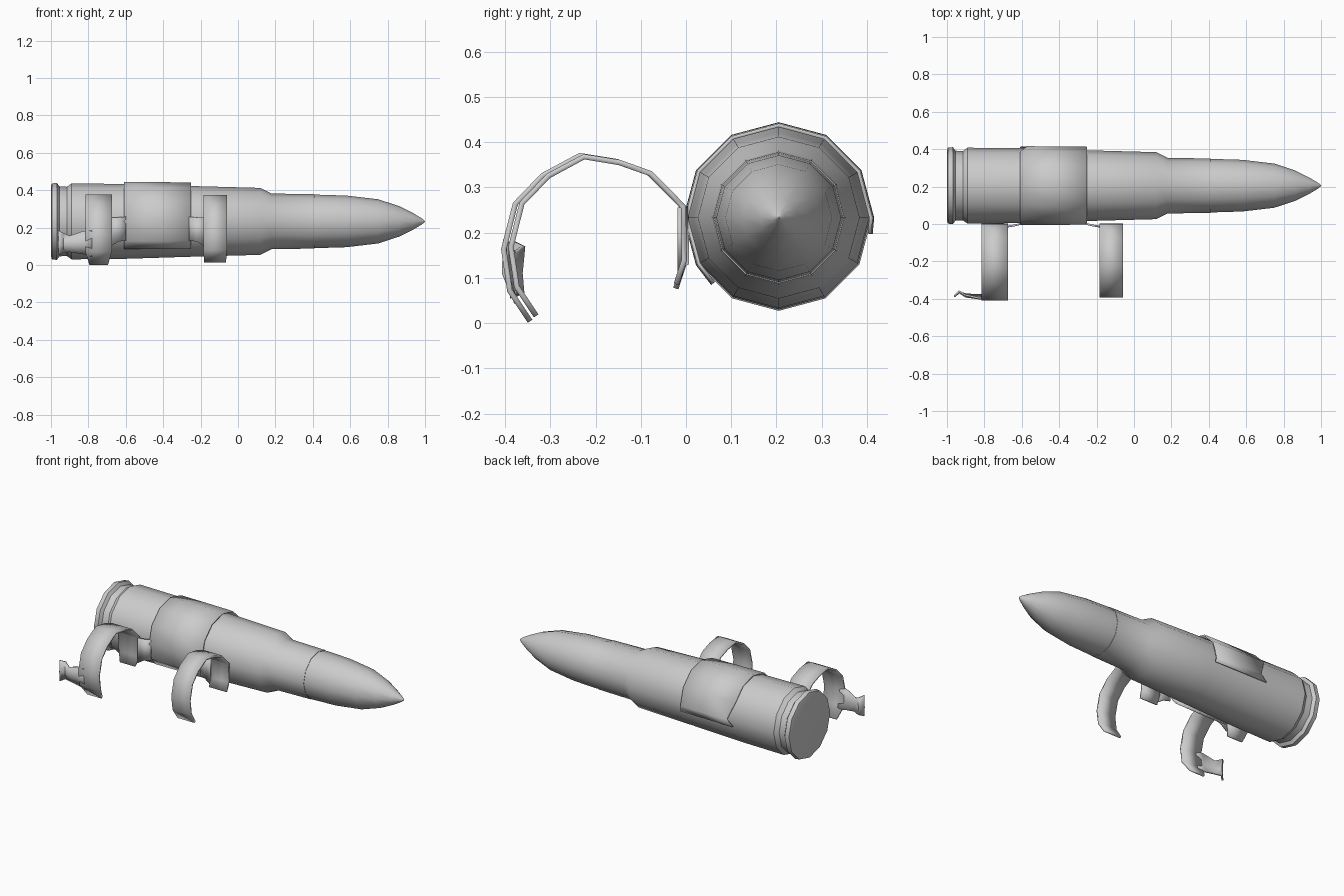
import bpy, bmesh, math

if "Cube" in bpy.data.objects:
    bpy.data.objects.remove(bpy.data.objects["Cube"])

CY, CZ = 0.205, 0.233   # axis of the cartridge
SIDES = 12


def finish(name, bm, thickness=0.0, offset=0.0, angle=35):
    bmesh.ops.recalc_face_normals(bm, faces=bm.faces)
    mesh = bpy.data.meshes.new(name)
    bm.to_mesh(mesh)
    bm.free()
    ob = bpy.data.objects.new(name, mesh)
    bpy.context.collection.objects.link(ob)
    if thickness:
        mod = ob.modifiers.new("thickness", 'SOLIDIFY')
        mod.thickness = thickness
        mod.offset = offset
    bpy.ops.object.select_all(action='DESELECT')
    ob.select_set(True)
    bpy.context.view_layer.objects.active = ob
    bpy.ops.object.shade_smooth_by_angle(angle=math.radians(angle))
    return ob


def bridge(bm, rows, closed=False):
    rows = [[bm.verts.new(p) for p in row] for row in rows]
    for a, b in zip(rows, rows[1:]):
        n = len(a)
        for i in range(n if closed else n - 1):
            j = (i + 1) % n
            bm.faces.new((a[i], a[j], b[j], b[i]))
    return rows


def around(x, r, deg):
    t = math.radians(deg)
    return (x, CY + r * math.cos(t), CZ + r * math.sin(t))


def turned(name, profile, cap_end=True):
    """Solid of revolution about the long axis, from (x, radius) pairs."""
    bm = bmesh.new()
    rows = bridge(bm, [[around(x, r, 360 * i / SIDES) for i in range(SIDES)]
                       for x, r in profile], closed=True)
    bm.faces.new(rows[0])
    if cap_end:
        bm.faces.new(rows[-1])
    return finish(name, bm)


def strip(name, sections, thickness=0.01):
    """Thin plate lofted through rows of points."""
    bm = bmesh.new()
    bridge(bm, sections)
    return finish(name, bm, thickness)


# Casing with rim, groove, shoulder and neck
turned("casing", [(-1.0, 0.185), (-0.995, 0.203), (-0.968, 0.206), (-0.955, 0.187),
                  (-0.915, 0.185), (-0.89, 0.203), (-0.6, 0.2), (-0.25, 0.189),
                  (0.12, 0.179), (0.18, 0.149), (0.41, 0.145)])

# Pointed projectile seated in the neck
turned("projectile", [(0.39, 0.142), (0.42, 0.143), (0.58, 0.138), (0.75, 0.118),
                      (0.86, 0.082), (0.94, 0.042), (0.985, 0.015), (1.0, 0.002)])

# Sleeve wrapped over the casing, open underneath
bm = bmesh.new()
angles = [-10] + list(range(0, 211, 30)) + [225]
rows = []
for a in angles:
    left = -0.57 if a == 0 else -0.61
    rows.append([around(left, 0.207, a), around(-0.43, 0.206, a),
                 around(-0.25, 0.204, a)])
bridge(bm, rows)
finish("sleeve", bm, 0.008)

# Clip path in y, z: from the tail beside the sleeve, over the arch, to the tip
arch = [(-0.022, 0.075), (-0.004, 0.13), (-0.006, 0.25), (-0.035, 0.28), (-0.08, 0.325),
        (-0.15, 0.35), (-0.23, 0.363), (-0.31, 0.32), (-0.37, 0.258),
        (-0.395, 0.16), (-0.382, 0.07), (-0.338, 0.004)]


def clip(name, x0, x1, scale, lift, inset):
    sections = []
    for i, (y, z) in enumerate(arch):
        d = inset if i in (0, len(arch) - 1) else 0
        sections.append([(x0 + d, y * scale, z * scale + lift),
                         (x1 - d, y * scale, z * scale + lift)])
    return strip(name, sections, 0.012)


clip("rear_clip", -0.815, -0.675, 1.02, 0.0, 0.02)
clip("front_clip", -0.185, -0.06, 0.98, 0.012, 0.004)

# Arms joining the sleeve to the clips
for name, xs, xc in (("rear_arm", -0.6, -0.68), ("front_arm", -0.26, -0.18)):
    mid = (xs + xc) / 2
    strip(name, [[(xs, 0.002, 0.13), (xs, 0.002, 0.258)],
                 [(mid, -0.008, 0.125), (mid, -0.008, 0.255)],
                 [(xc, -0.014, 0.1), (xc, -0.014, 0.255)]])

# Flared finger tab at the rear clip
strip("finger_tab", [[(-0.78, -0.375, 0.045), (-0.78, -0.402, 0.11), (-0.78, -0.4, 0.185)],
                     [(-0.83, -0.38, 0.06), (-0.83, -0.398, 0.11), (-0.83, -0.396, 0.18)],
                     [(-0.90, -0.376, 0.07), (-0.90, -0.388, 0.11), (-0.90, -0.38, 0.155)],
                     [(-0.935, -0.362, 0.065), (-0.935, -0.366, 0.11), (-0.935, -0.36, 0.17)],
                     [(-0.96, -0.385, 0.055), (-0.96, -0.388, 0.11), (-0.96, -0.385, 0.183)]], 0.01)
